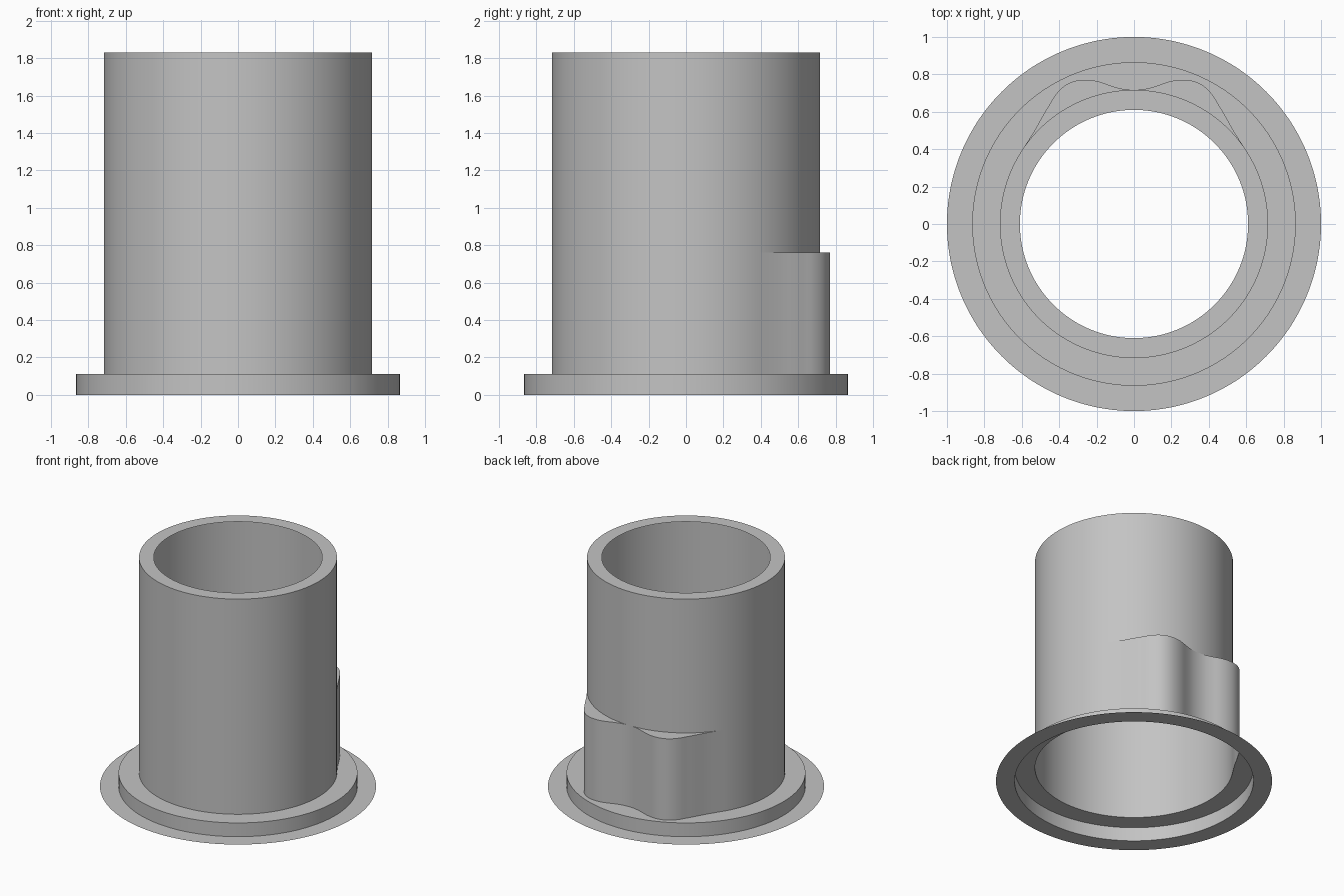
import bpy
import bmesh
from math import atan2, cos, sin, pi, radians, degrees, hypot

if "Cube" in bpy.data.objects:
    bpy.data.objects.remove(bpy.data.objects["Cube"])

SIDES = 240
FLANGE_R, COLLAR_R, TUBE_R, MOUTH_R = 1.0, 0.865, 0.717, 0.61
COLLAR_Z, LEDGE_Z, TOP_Z = 0.11, 0.76, 1.83

# One plain grey material
grey = bpy.data.materials.new("plain_grey")
grey.use_nodes = True
colour = (0.55, 0.55, 0.55, 1)
grey.diffuse_color = colour
grey.node_tree.nodes["Principled BSDF"].inputs["Base Color"].default_value = colour

# Half outline of the twin-lobed bulge at the back, from the side to the middle
BULGE = [(0.601, 0.391), (0.53, 0.503), (0.46, 0.625), (0.42, 0.69),
         (0.37, 0.74), (0.31, 0.766), (0.25, 0.771), (0.19, 0.762),
         (0.12, 0.738), (0.06, 0.722), (0.0, 0.717)]
KNOTS = [(degrees(atan2(y, x)), hypot(x, y)) for x, y in BULGE]


def slope(i):
    a, b = KNOTS[max(i - 1, 0)], KNOTS[min(i + 1, len(KNOTS) - 1)]
    return 0 if i in (0, len(KNOTS) - 1) else (b[1] - a[1]) / (b[0] - a[0])


def bulge_radius(angle):
    """Radius of the lower tube: a circle with the mirrored bulge blended in."""
    a = degrees(angle)
    a = min(a, 180 - a)
    if a > KNOTS[0][0]:
        for i in range(len(KNOTS) - 1):
            (a0, r0), (a1, r1) = KNOTS[i], KNOTS[i + 1]
            if a <= a1 + 0.001:
                w, t = a1 - a0, (a - a0) / (a1 - a0)
                s = t * t * (3 - 2 * t)
                bend = t * (1 - t) * w * ((1 - t) * slope(i) - t * slope(i + 1))
                return max(TUBE_R, r0 + (r1 - r0) * s + bend)
    return TUBE_R


def skin(name, rings):
    """Join a stack of rings, each a radius (or radius function) and a height."""
    bm = bmesh.new()
    loops = []
    for radius, z in rings:
        loop = []
        for i in range(SIDES):
            a = 2 * pi * i / SIDES
            r = radius(a) if callable(radius) else radius
            loop.append(bm.verts.new((r * cos(a), r * sin(a), z)))
        loops.append(loop)
    for low, high in zip(loops, loops[1:]):
        for i in range(SIDES):
            j = (i + 1) % SIDES
            bm.faces.new((low[i], low[j], high[j], high[i]))
    bmesh.ops.remove_doubles(bm, verts=bm.verts, dist=0.0002)
    mesh = bpy.data.meshes.new(name)
    bm.to_mesh(mesh)
    bm.free()
    mesh.materials.append(grey)
    obj = bpy.data.objects.new(name, mesh)
    bpy.context.collection.objects.link(obj)
    bpy.ops.object.select_all(action="DESELECT")
    obj.select_set(True)
    bpy.context.view_layer.objects.active = obj
    bpy.ops.object.shade_smooth_by_angle(angle=radians(30))
    return obj


# Thin flat rim on the ground
skin("base_flange", [(FLANGE_R, 0), (COLLAR_R, 0)])

# Raised collar, open underneath, its top cut to the bulged outline
skin("collar", [(COLLAR_R, 0), (COLLAR_R, COLLAR_Z), (bulge_radius, COLLAR_Z)])

# Hollow tube: bulged lower wall, ledge, round upper wall and inward lip
skin("tube", [(bulge_radius, COLLAR_Z), (bulge_radius, LEDGE_Z),
              (TUBE_R, LEDGE_Z), (TUBE_R, TOP_Z), (MOUTH_R, TOP_Z)])
